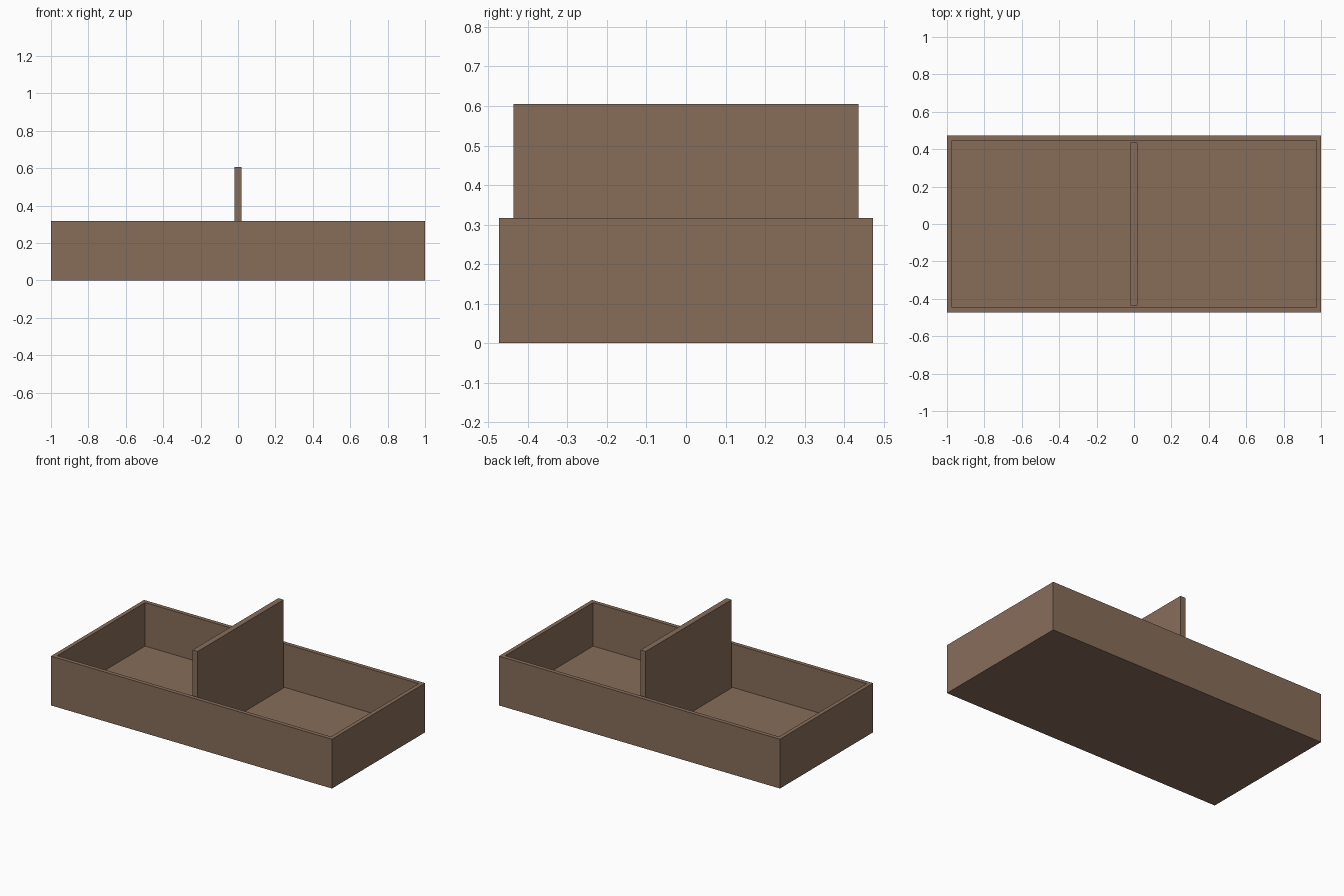
import bpy
import bmesh

if "Cube" in bpy.data.objects:
    bpy.data.objects.remove(bpy.data.objects["Cube"])

T = 0.037            # board thickness
X, Y, H = 1.0, 0.473, 0.317

wood = bpy.data.materials.new("brown wood")
wood.diffuse_color = (0.242, 0.153, 0.102, 1)
wood.use_nodes = True
wood.node_tree.nodes["Principled BSDF"].inputs["Base Color"].default_value = wood.diffuse_color


def finish(bm, name):
    mesh = bpy.data.meshes.new(name)
    bm.to_mesh(mesh)
    bm.free()
    mesh.materials.append(wood)
    obj = bpy.data.objects.new(name, mesh)
    bpy.context.collection.objects.link(obj)


def box(x, y, z0, z1):
    bm = bmesh.new()
    bmesh.ops.create_cube(bm, size=1)
    for v in bm.verts:
        v.co = (v.co.x * 2 * x, v.co.y * 2 * y, z0 + (v.co.z + 0.5) * (z1 - z0))
    return bm


# Open tray: inset the top of a block and push the inset face down to the floor
bm = box(X, Y, 0, H)
bm.normal_update()
top = max(bm.faces, key=lambda f: f.calc_center_median().z)
bmesh.ops.inset_region(bm, faces=[top], thickness=T)
ext = bmesh.ops.extrude_discrete_faces(bm, faces=[top])
floor = ext["faces"][0]
for v in floor.verts:
    v.co.z = T
bmesh.ops.recalc_face_normals(bm, faces=bm.faces)
finish(bm, "tray")

# Tall central divider standing on the tray floor
finish(box(0.0185, Y - T, T, 0.605), "divider")
